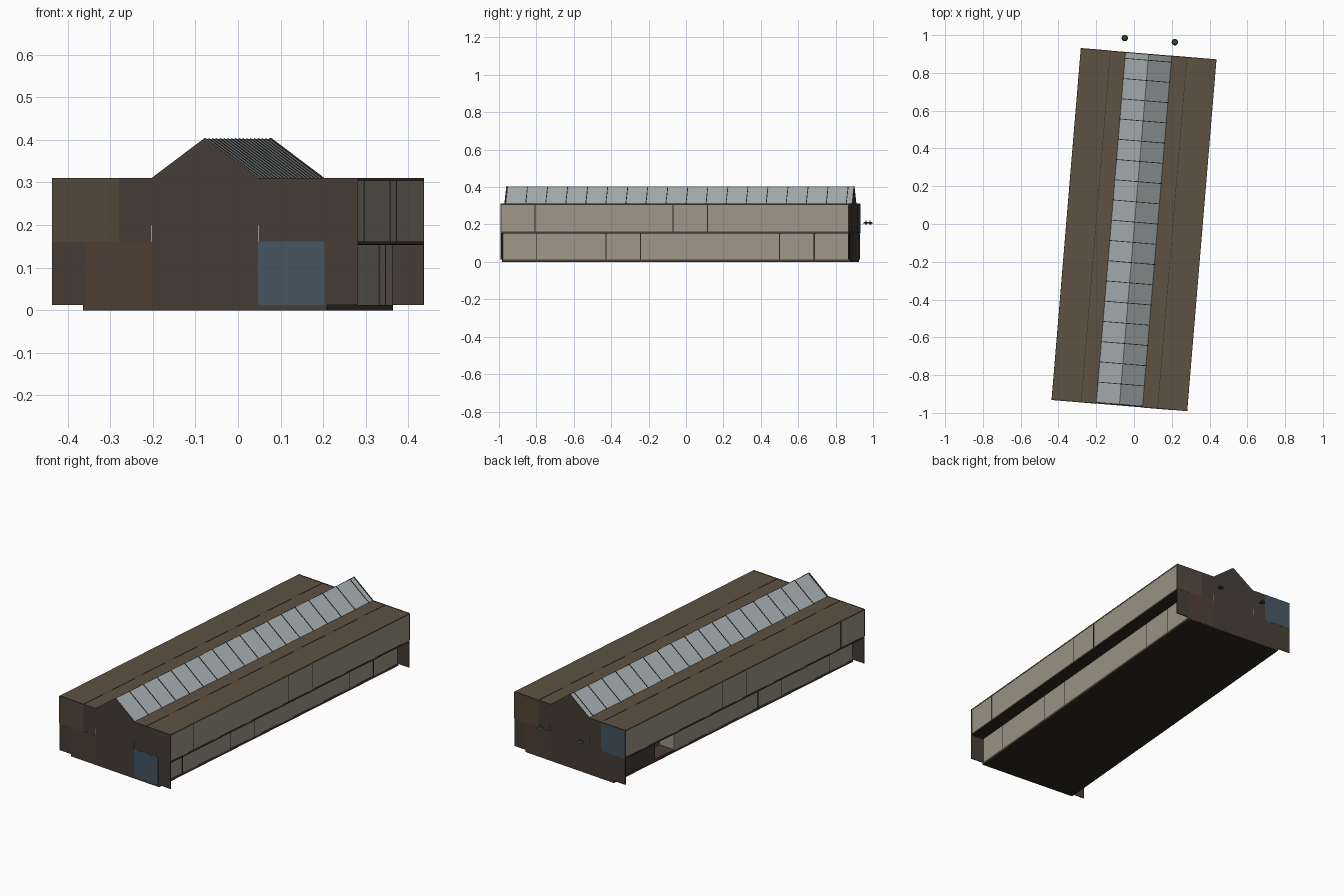
import bpy, bmesh, math
from mathutils import Matrix

if "Cube" in bpy.data.objects:
    bpy.data.objects.remove(bpy.data.objects["Cube"])

# whole building is turned slightly about z
PLACE = Matrix.Translation((0, -0.03, 0)) @ Matrix.Rotation(math.radians(-4.76), 4, 'Z')
HW, LW, HL = 0.36, 0.286, 0.932      # upper half width, lower half width, half length


def mat(name, r, g, b):
    m = bpy.data.materials.new(name)
    m.diffuse_color = (r, g, b, 1)
    m.use_nodes = True
    m.node_tree.nodes["Principled BSDF"].inputs["Base Color"].default_value = m.diffuse_color
    return m


WALL = mat("pale_wall", .34, .31, .245)
ROOF = mat("roof_brown", .11, .083, .052)
END = mat("end_dark", .06, .046, .036)
RUST = mat("panel_rust", .075, .048, .033)
TAN = mat("panel_tan", .085, .065, .043)
BLUE = mat("panel_blue", .06, .09, .12)
GLASS = mat("glass", .40, .44, .45)
DARK = mat("trim_dark", .025, .02, .015)
GREEN = mat("lamp_green", .04, .08, .03)


def finish(name, bm, material):
    bmesh.ops.recalc_face_normals(bm, faces=bm.faces)
    me = bpy.data.meshes.new(name)
    bm.to_mesh(me)
    bm.free()
    me.materials.append(material)
    ob = bpy.data.objects.new(name, me)
    ob.matrix_world = PLACE
    bpy.context.collection.objects.link(ob)
    return ob


def prism(name, profile, y0, y1, material):
    """Extrude an xz profile along y."""
    bm = bmesh.new()
    face = bm.faces.new([bm.verts.new((x, y0, z)) for x, z in profile])
    new = bmesh.ops.extrude_face_region(bm, geom=[face])["geom"]
    bmesh.ops.translate(bm, vec=(0, y1 - y0, 0),
                        verts=[v for v in new if isinstance(v, bmesh.types.BMVert)])
    return finish(name, bm, material)


def box(name, x0, x1, y0, y1, z0, z1, material):
    return prism(name, [(x0, z0), (x1, z0), (x1, z1), (x0, z1)], y0, y1, material)


# floor and lower storey, with an entrance recess in the left wall
box("floor_slab", -LW, LW, -HL, HL, 0, .012, DARK)
box("lower_core", -.19, LW, -HL, HL, .012, .156, WALL)
box("lower_left_wall", -LW, -.19, -HL, .464, .012, .156, WALL)
box("lower_left_dark_wall", -LW, -.19, .614, HL, .012, .156, END)
box("entrance_floor", -LW, -.19, .464, .614, .012, .015, RUST)
box("entrance_back", -.193, -.19, .464, .614, .015, .156, BLUE)

# upper storey, soffit and roof deck
box("soffit", -HW, HW, -HL, HL, .153, .161, DARK)
box("upper_storey", -HW + .001, HW - .001, -HL, HL, .161, .303, WALL)
box("roof_deck", -HW, HW, -HL, HL, .303, .31, ROOF)

# side trims and panel seams
for s, tag in ((1, "right"), (-1, "left")):
    def strip(name, w, y0, y1, z0, z1, material):
        a, b = sorted((s * (w - .004), s * (w + .001)))
        box(f"{name}_{tag}", a, b, y0, y1, z0, z1, material)
    strip("base_trim", LW, -HL, HL, 0, .012, RUST)
    strip("ledge_trim", HW - .0005, -HL, HL, .154, .162, RUST)
    for i, y in enumerate((-.75, -.01, .175)):
        strip(f"upper_seam_{i}", HW - .001, y - .002, y + .002, .162, .303, DARK)
    for i, y in enumerate((-.75, -.375, -.19, .555, .74)):
        if s > 0 or y < .5:
            strip(f"lower_seam_{i}", LW, y - .002, y + .002, .012, .155, DARK)
    box(f"roof_seam_{tag}", s * .203 - .001, s * .203 + .001, -HL, HL, .309, .311, DARK)

# glazed ridge and its ribs
prism("skylight", [(-.124, .309), (.124, .309), (0, .402)], -HL, HL, GLASS)
for i in range(18):
    y = .90 - i * .1075
    prism(f"skylight_rib_{i}", [(-.125, .31), (.125, .31), (0, .404)],
          y - .002, y + .002, DARK)

# gable end walls, as thin plates with side wings reaching down past the soffit
gable = [(-HW, .012), (-LW, .012), (-LW, 0), (LW, 0), (LW, .012), (HW, .012),
         (HW, .311), (.125, .311), (0, .405), (-.125, .311), (-HW, .311)]
for s, tag in ((-1, "front"), (1, "back")):
    y0, y1 = sorted((s * (HL - .003), s * (HL + .002)))
    prism(f"gable_{tag}", gable, y0, y1, END)

    # coloured end panels, mirrored front to back by turning half round
    def panel(name, x0, x1, z0, z1, material, proud=.003):
        a, b = sorted((-s * x0, -s * x1))
        c, d = sorted((s * HL, s * (HL + proud)))
        box(f"{name}_{tag}", a, b, c, d, z0, z1, material)
    panel("upper_tan_panel", -HW, -.203, .162, .309, TAN)
    panel("lower_rust_panel", -.282, -.125, .005, .162, RUST)
    if s < 0:
        panel("blue_window", .125, .282, .012, .162, BLUE)
    else:
        panel("blue_window", .203, HW, .155, .309, BLUE)
    for x in (-.126, .126):
        panel(f"wall_post_{'a' if x < 0 else 'b'}", x - .001, x + .001, .162, .2, WALL, .004)

# two small hanging lamps off the back gable
for i, x in enumerate((-.133, .133)):
    bm = bmesh.new()
    for r1, r2, z, h in ((.017, .012, .208, .007), (.012, .003, .213, .003),
                         (.003, .003, .215, .012), (.006, .006, .203, .004)):
        bmesh.ops.create_cone(bm, cap_ends=True, segments=16, radius1=r1, radius2=r2, depth=h,
                              matrix=Matrix.Translation((x, 1.007, z)))
    finish(f"lamp_{i}", bm, GREEN)
